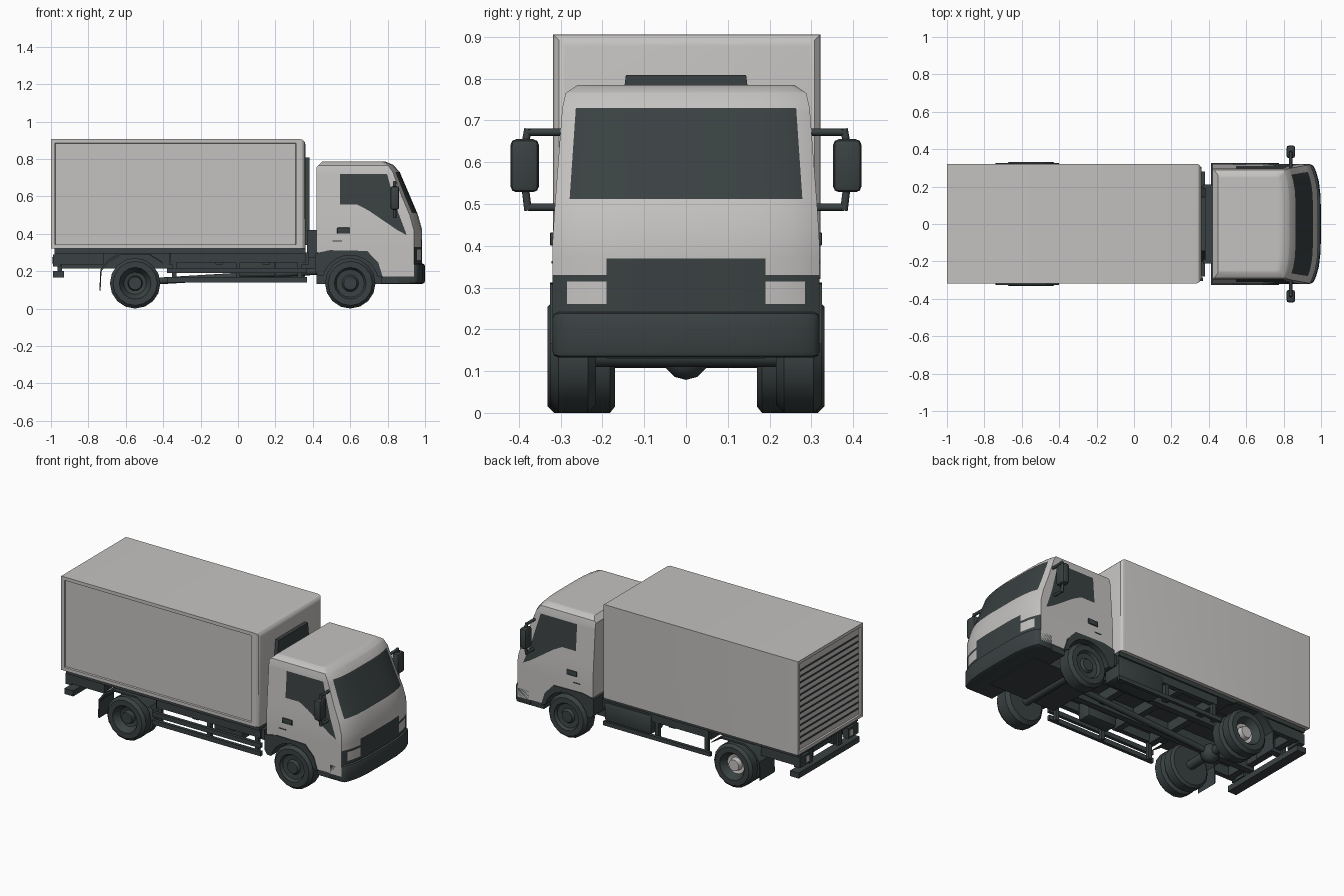
import bpy, bmesh, math
from mathutils import Vector

if "Cube" in bpy.data.objects:
    bpy.data.objects.remove(bpy.data.objects["Cube"])


def material(name, rgb):
    m = bpy.data.materials.new(name)
    m.diffuse_color = (*rgb, 1)
    m.use_nodes = True
    m.node_tree.nodes["Principled BSDF"].inputs["Base Color"].default_value = m.diffuse_color
    return m


LIGHT = material("light_grey_paint", (0.56, 0.545, 0.53))
DARK = material("dark_slate", (0.042, 0.053, 0.054))


def finish(name, bm, mats=(DARK,), angle=30):
    bmesh.ops.recalc_face_normals(bm, faces=bm.faces)
    me = bpy.data.meshes.new(name)
    bm.to_mesh(me)
    bm.free()
    ob = bpy.data.objects.new(name, me)
    bpy.context.collection.objects.link(ob)
    for m in mats:
        me.materials.append(m)
    bpy.ops.object.select_all(action='DESELECT')
    ob.select_set(True)
    bpy.context.view_layer.objects.active = ob
    bpy.ops.object.shade_smooth_by_angle(angle=math.radians(angle))
    return ob


def box_bm(x, y, z):
    bm = bmesh.new()
    bmesh.ops.create_cube(bm, size=1)
    for v in bm.verts:
        v.co = [(a + b) / 2 + c * (b - a) for (a, b), c in zip((x, y, z), v.co)]
    return bm


def box(name, x, y, z, mat=DARK, bevel=0.0):
    y = tuple(sorted(y))
    bm = box_bm(x, y, z)
    if bevel:
        bmesh.ops.bevel(bm, geom=bm.edges[:], offset=bevel, segments=2, profile=0.5, affect='EDGES')
    return finish(name, bm, (mat,))


def extrude_xz(pts, y0, y1):
    bm = bmesh.new()
    f = bm.faces.new([bm.verts.new((x, y0, z)) for x, z in pts])
    r = bmesh.ops.extrude_face_region(bm, geom=[f])
    for v in r["geom"]:
        if isinstance(v, bmesh.types.BMVert):
            v.co.y = y1
    return bm


def rod(name, a, b, r, n=8):
    a, b = Vector(a), Vector(b)
    bm = bmesh.new()
    bmesh.ops.create_cone(bm, cap_ends=True, segments=n, radius1=r, radius2=r, depth=(b - a).length)
    q = (b - a).to_track_quat('Z', 'Y')
    for v in bm.verts:
        v.co = q @ v.co + (a + b) / 2
    return finish(name, bm, angle=50)


def wheel(name, x, s, prof, hub_light=False, n=16):
    bm = bmesh.new()
    rings = [[bm.verts.new((x + r * math.cos(2 * math.pi * i / n), s * y,
                            0.135 + r * math.sin(2 * math.pi * i / n))) for i in range(n)] for y, r in prof]
    for a, b in zip(rings, rings[1:]):
        for i in range(n):
            f = bm.faces.new((a[i], a[(i + 1) % n], b[(i + 1) % n], b[i]))
            c = f.calc_center_median()
            if hub_light and math.hypot(c.x - x, c.z - 0.135) < 0.062 and abs(c.y) > 0.25:
                f.material_index = 1
    bm.faces.new(rings[0])
    bm.faces.new(rings[-1]).material_index = int(hub_light)
    finish(name, bm, (DARK, LIGHT))


def lerp_table(table, t):
    if t <= table[0][0]:
        return table[0][1]
    for (a, va), (b, vb) in zip(table, table[1:]):
        if t <= b:
            return va + (vb - va) * (t - a) / (b - a)
    return table[-1][1]


def warp(bm):
    # narrow the cab towards the roof and bow its front in plan
    for v in bm.verts:
        u = abs(v.co.y) / 0.32
        v.co.y *= lerp_table(((0.4, 1), (0.5, 0.98), (0.73, 0.925), (0.765, 0.9), (0.785, 0.81)), v.co.z)
        k = min(1, max(0, (v.co.x - 0.7) / 0.2))
        v.co.x -= 0.045 * u ** 4 * k


# cargo box with rounded front, recessed side panel and rear opening
bm = box_bm((-1, 0.36), (-0.318, 0.322), (0.32, 0.906))
front = [e for e in bm.edges if all(v.co.x > 0.3 for v in e.verts) and any(v.co.z > 0.5 for v in e.verts)]
bmesh.ops.bevel(bm, geom=front, offset=0.028, segments=3, profile=0.5, affect='EDGES')
bm.normal_update()
for d, t in ((Vector((0, -1, 0)), 0.03), (Vector((-1, 0, 0)), 0.028)):
    f = max((f for f in bm.faces if f.normal.dot(d) > 0.95), key=lambda f: f.calc_area())
    bmesh.ops.inset_region(bm, faces=[f], thickness=t)
    for v in f.verts:
        v.co -= d * 0.0001
    bmesh.ops.inset_region(bm, faces=[f], thickness=0.003, depth=-0.01)
finish("cargo_box", bm, (LIGHT,))
for i in range(13):
    z = 0.375 + i * 0.038
    box("shutter_groove", (-0.993, -0.988), (-0.285, 0.289), (z, z + 0.01))

# dark panel on the front of the cargo box and pipe stack behind the cab
bm = box_bm((0.355, 0.383), (-0.2, 0.2), (0.34, 0.808))
for v in bm.verts:
    if v.co.z > 0.7:
        v.co.y *= 0.72
finish("box_front_panel", bm)
box("cab_rear_support", (0.37, 0.43), (-0.21, 0.21), (0.27, 0.42))

# cab: cut profile, colour by region, then warp
bm = extrude_xz([(0.42, 0.30), (0.42, 0.755), (0.45, 0.785), (0.79, 0.785), (0.83, 0.768), (0.865, 0.73),
                 (0.963, 0.5), (0.985, 0.42), (0.985, 0.17), (0.765, 0.17), (0.74, 0.24), (0.68, 0.30)], -0.32, 0.32)
cuts = [((0, 0, z), (0, 0, 1)) for z in (0.24, 0.26, 0.315, 0.33, 0.37, 0.42, 0.5, 0.512, 0.6, 0.718, 0.73, 0.765)]
cuts += [((0, s * y, 0), (0, 1, 0)) for y in (0.1, 0.19, 0.25, 0.285, 0.305) for s in (-1, 1)]
cuts += [((x, 0, 0), (1, 0, 0)) for x in (0.545, 0.64, 0.7, 0.77)]
A, AN = Vector((0.64, 0, 0.555)), Vector((0.09, 0, 0.17)).normalized()   # sloping sill
P, PN = Vector((0.825, 0, 0.718)), Vector((0.24, 0, 0.09)).normalized()  # front pillar
cuts += [(A, AN), (P, PN), ((0, 0, 0.555), (0, 0, 1))]
for co, no in cuts:
    bmesh.ops.bisect_plane(bm, geom=bm.verts[:] + bm.edges[:] + bm.faces[:], plane_co=co, plane_no=no, dist=1e-5)
bm.normal_update()
for f in bm.faces:
    c, n, y = f.calc_center_median(), f.normal, abs(f.calc_center_median().y)
    dark = False
    if n.x > 0.5:
        screen = 0.512 < c.z < 0.73 and y < 0.285
        grille = c.z < 0.37 and y < 0.19
        lamp_rim = c.z < 0.33 and not (0.19 < y < 0.285 and 0.26 < c.z < 0.315)
        dark = screen or grille or lamp_rim
    elif abs(n.y) > 0.9:
        sill = c.z > 0.555 if c.x < 0.64 else (c - A).dot(AN) > 0
        dark = sill and 0.545 < c.x and c.z < 0.718 and (c - P).dot(PN) < 0
    f.material_index = int(dark)
warp(bm)
finish("cab", bm, (LIGHT, DARK), 35)

# bumper, bowed like the cab
bm = box_bm((0.89, 1.0), (-0.32, 0.32), (0.132, 0.242))
bmesh.ops.bevel(bm, geom=bm.edges[:], offset=0.016, segments=2, profile=0.5, affect='EDGES')
for y in (-0.28, -0.23, -0.15, 0, 0.15, 0.23, 0.28):
    bmesh.ops.bisect_plane(bm, geom=bm.verts[:] + bm.edges[:] + bm.faces[:], plane_co=(0, y, 0), plane_no=(0, 1, 0))
warp(bm)
finish("front_bumper", bm)
box("cab_underside", (0.765, 0.92), (-0.312, 0.312), (0.135, 0.172))
box("engine_block", (0.42, 0.88), (-0.19, 0.19), (0.13, 0.3))

# front wheel arch
arc = [(0.6 + 0.15 * math.cos(a), 0.135 + 0.15 * math.sin(a)) for a in [math.radians(15 + 15 * i) for i in range(11)]]
finish("wheel_arch", extrude_xz([(0.775, 0.165), (0.75, 0.245), (0.69, 0.308), (0.49, 0.312), (0.412, 0.295),
                                 (0.412, 0.2), (0.43, 0.174)] + arc[::-1], -0.325, 0.325))

# wheels
front_prof = [(0.215, 0.05), (0.215, 0.115), (0.235, 0.135), (0.305, 0.135), (0.325, 0.118), (0.325, 0.085),
              (0.308, 0.075), (0.305, 0.045), (0.32, 0.035), (0.32, 0.015)]
rear_prof = [(0.17, 0.05), (0.17, 0.12), (0.182, 0.135), (0.235, 0.135), (0.247, 0.115), (0.255, 0.115),
             (0.267, 0.135), (0.315, 0.135), (0.332, 0.118), (0.332, 0.085), (0.29, 0.06), (0.285, 0.04),
             (0.315, 0.035), (0.315, 0.015)]
for s in (-1, 1):
    wheel("front_wheel", 0.6, s, front_prof)
    wheel("rear_wheel", -0.55, s, rear_prof, s > 0)

# chassis
box("box_floor", (-0.98, 0.36), (-0.3, 0.3), (0.295, 0.322))
for s in (-1, 1):
    box("chassis_rail", (-0.95, 0.45), (s * 0.1, s * 0.14), (0.215, 0.3))
    box("side_sill", (-0.36, 0.36), (s * 0.26, s * 0.29), (0.245, 0.31))
    box("rear_sill", (-0.98, -0.72), (s * 0.26, s * 0.29), (0.235, 0.31))
for x in (-0.92, -0.75, -0.35, -0.1, 0.15, 0.36):
    box("cross_member", (x - 0.02, x + 0.02), (-0.28, 0.28), (0.235, 0.3))
rod("rear_axle", (-0.55, -0.28, 0.135), (-0.55, 0.28, 0.135), 0.028)
rod("front_axle", (0.6, -0.28, 0.135), (0.6, 0.28, 0.135), 0.025)
rod("drive_shaft", (-0.55, 0, 0.14), (0.45, 0, 0.2), 0.018)
bm = bmesh.new()
bmesh.ops.create_uvsphere(bm, u_segments=10, v_segments=6, radius=0.056)
bmesh.ops.translate(bm, vec=(-0.55, 0, 0.135), verts=bm.verts)
finish("differential", bm, angle=50)

# equipment between the axles
box("fuel_tank", (0.03, 0.36), (0.17, 0.3), (0.16, 0.285), bevel=0.02)
box("battery_box", (0.0, 0.2), (-0.24, -0.15), (0.17, 0.28), bevel=0.01)
box("left_guard_bar", (-0.38, 0.36), (0.285, 0.305), (0.14, 0.165))
for z in (0.14, 0.19):
    box("right_guard_bar", (-0.38, 0.37), (-0.305, -0.285), (z, z + 0.028))
for s in (-1, 1):
    for x in (-0.34, 0.0, 0.33):
        box("guard_bracket", (x - 0.012, x + 0.012), (s * 0.265, s * 0.287), (0.14, 0.26))

# mudguards, rear bar and tail lamps
flap = [(-0.735, 0.09), (-0.73, 0.2), (-0.69, 0.25), (-0.63, 0.285), (-0.47, 0.285), (-0.40, 0.24)]
for s in (-1, 1):
    finish("mudguard", extrude_xz(flap + [(x - 0.006, z + 0.01) for x, z in flap[::-1]], s * 0.18, s * 0.325))
    box("rear_bar_bracket", (-0.965, -0.94), (s * 0.13, s * 0.16), (0.18, 0.3))
    box("tail_lamp", (-0.99, -0.95), (s * 0.19, s * 0.29), (0.225, 0.29))
    box("tail_lamp_lens", (-0.994, -0.988), (s * 0.2, s * 0.23), (0.24, 0.275), LIGHT)
box("rear_bar", (-0.99, -0.93), (-0.3, 0.3), (0.165, 0.2))

# mirrors and door handles
for s in (-1, 1):
    box("mirror_head", (0.815, 0.862), (s * 0.352, s * 0.42), (0.528, 0.655), bevel=0.014)
    for z, dz, y in ((0.672, -0.03, 0.295), (0.492, 0.05, 0.305)):
        rod("mirror_arm", (0.838, s * y, z), (0.838, s * 0.378, z), 0.009)
        rod("mirror_arm_end", (0.838, s * 0.378, z - 0.008 * (1 if dz > 0 else -1)), (0.838, s * 0.385, z + dz), 0.009)
    box("door_handle", (0.53, 0.6), (s * 0.312, s * 0.326), (0.4, 0.432), bevel=0.004)
    box("door_trim", (0.505, 0.555), (s * 0.315, s * 0.322), (0.358, 0.364))
